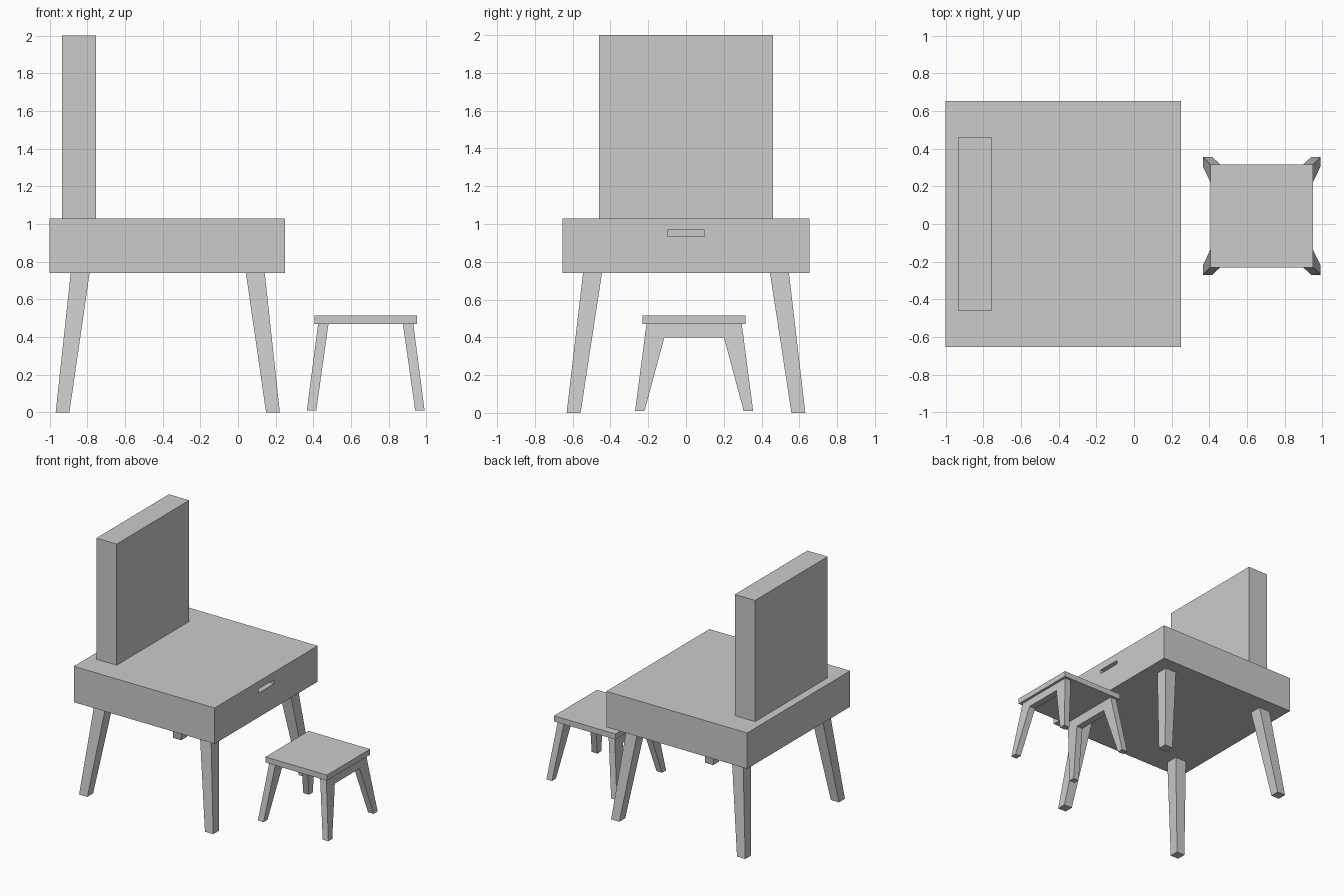
import bpy, bmesh

if "Cube" in bpy.data.objects:
    bpy.data.objects.remove(bpy.data.objects["Cube"])


def make_object(name, verts, faces):
    bm = bmesh.new()
    vs = [bm.verts.new(v) for v in verts]
    for f in faces:
        bm.faces.new([vs[i] for i in f])
    bmesh.ops.recalc_face_normals(bm, faces=bm.faces)
    mesh = bpy.data.meshes.new(name)
    bm.to_mesh(mesh)
    bm.free()
    obj = bpy.data.objects.new(name, mesh)
    bpy.context.collection.objects.link(obj)
    return obj


def loft(name, ring_a, ring_b):
    """Closed solid between two matching outlines."""
    n = len(ring_a)
    faces = [list(range(n)), list(range(n, 2 * n))]
    faces += [[i, (i + 1) % n, n + (i + 1) % n, n + i] for i in range(n)]
    return make_object(name, ring_a + ring_b, faces)


def rect(x, y, z):
    return [(x[0], y[0], z), (x[1], y[0], z), (x[1], y[1], z), (x[0], y[1], z)]


def box(name, x, y, z):
    return loft(name, rect(x, y, z[0]), rect(x, y, z[1]))


# Table body with a recessed drawer grip
body = box("table_body", (-1.0, 0.25), (-0.653, 0.653), (0.74, 1.028))
cutter = box("grip_cutter", (0.20, 0.30), (-0.098, 0.098), (0.935, 0.967))
cutter.hide_render = True
cutter.display_type = 'WIRE'
cut = body.modifiers.new("grip", 'BOOLEAN')
cut.operation = 'DIFFERENCE'
cut.solver = 'EXACT'
cut.object = cutter

# Upright mirror panel
box("mirror_panel", (-0.935, -0.755), (-0.46, 0.46), (1.028, 2.0))

# Splayed, tapered table legs
CX = -0.373
for sx, end in ((-1, "back"), (1, "front")):
    for sy, side in ((-1, "left"), (1, "right")):
        top = rect((CX + sx * 0.415, CX + sx * 0.515),
                   (sy * 0.445, sy * 0.545), 0.74)
        bottom = rect((CX + sx * 0.522, CX + sx * 0.595),
                      (sy * 0.558, sy * 0.632), 0.0)
        loft(f"table_leg_{end}_{side}", bottom, top)

# Stool seat
SX, SY = 0.678, 0.043
box("stool_seat", (SX - 0.273, SX + 0.273), (SY - 0.273, SY + 0.273), (0.47, 0.515))

# Stool leg frames: an arch profile leaning outwards
half = [(0.1575, 0.40), (0.2625, 0.01), (0.3125, 0.01), (0.2525, 0.47)]
arch = half + [(-y, z) for y, z in reversed(half)]


def lean(bottom, top, z):
    return bottom + (top - bottom) * (z - 0.01) / 0.46


for s, side in ((-1, "inner"), (1, "outer")):
    near = [(SX + s * lean(0.2625, 0.1975, z), SY + y, z) for y, z in arch]
    far = [(SX + s * lean(0.3125, 0.2525, z), SY + y, z) for y, z in arch]
    loft(f"stool_leg_frame_{side}", near, far)
